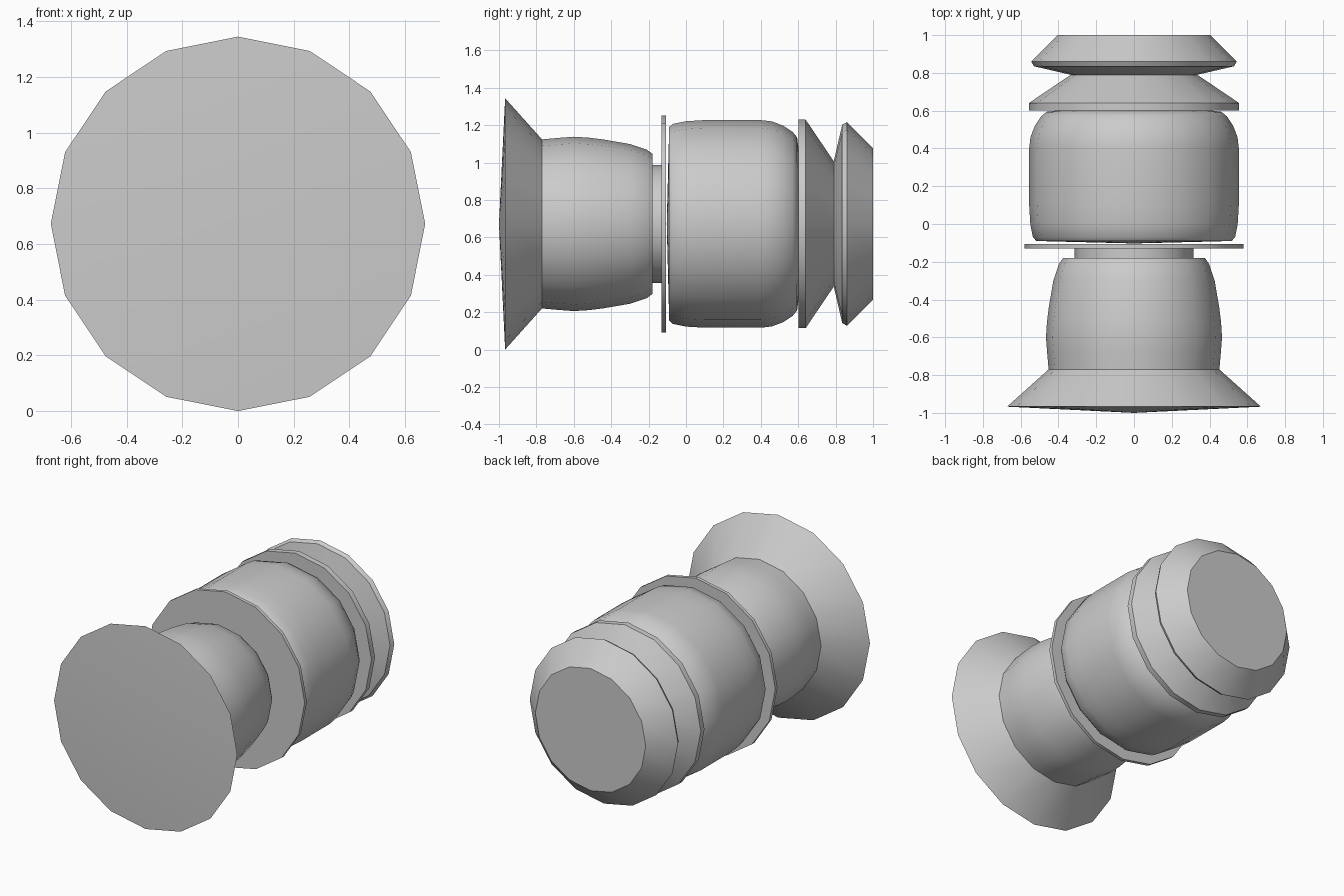
import bpy, bmesh, math

if "Cube" in bpy.data.objects:
    bpy.data.objects.remove(bpy.data.objects["Cube"])

SIDES = 16
AXIS_Z = 0.672


def lathe(name, profile):
    """Revolve (y, radius) points around the long axis; radius 0 makes a pole."""
    bm = bmesh.new()
    rings = []
    for y, r in profile:
        if r == 0:
            rings.append([bm.verts.new((0, y, AXIS_Z))])
        else:
            rings.append([bm.verts.new((r * math.sin(a), y, AXIS_Z + r * math.cos(a)))
                          for a in (2 * math.pi * i / SIDES for i in range(SIDES))])
    for a, b in zip(rings, rings[1:]):
        for i in range(SIDES):
            j = (i + 1) % SIDES
            if len(a) == 1:
                bm.faces.new((a[0], b[i], b[j]))
            elif len(b) == 1:
                bm.faces.new((a[i], b[0], a[j]))
            else:
                bm.faces.new((a[i], b[i], b[j], a[j]))
    # flat caps on open ends
    for ring in (rings[0], rings[-1]):
        if len(ring) > 1:
            bm.faces.new(ring)
    bmesh.ops.recalc_face_normals(bm, faces=bm.faces)
    mesh = bpy.data.meshes.new(name)
    bm.to_mesh(mesh)
    bm.free()
    obj = bpy.data.objects.new(name, mesh)
    bpy.context.collection.objects.link(obj)
    bpy.ops.object.select_all(action='DESELECT')
    obj.select_set(True)
    bpy.context.view_layer.objects.active = obj
    bpy.ops.object.shade_smooth_by_angle(angle=math.radians(40))
    return obj


# flared front with shallow domed face
lathe("front_flare", [(-1.0, 0), (-0.967, 0.672), (-0.77, 0.452), (-0.68, 0.46),
                      (-0.60, 0.466), (-0.52, 0.461), (-0.44, 0.451), (-0.30, 0.427),
                      (-0.21, 0.397), (-0.18, 0.375)])

# narrow neck and thin washer
lathe("neck", [(-0.18, 0.315), (-0.128, 0.315)])
lathe("washer", [(-0.13, 0.58), (-0.107, 0.58)])

# main barrel
lathe("barrel", [(-0.103, 0), (-0.09, 0.517), (-0.07, 0.535), (0.0, 0.549), (0.10, 0.555),
                 (0.40, 0.555), (0.46, 0.548), (0.52, 0.525), (0.57, 0.492),
                 (0.594, 0.463), (0.602, 0.40)])

# grooved rear cap
lathe("rear_cap", [(0.602, 0.557), (0.64, 0.557), (0.79, 0.335), (0.835, 0.53),
                   (0.86, 0.544), (1.0, 0.405)])
